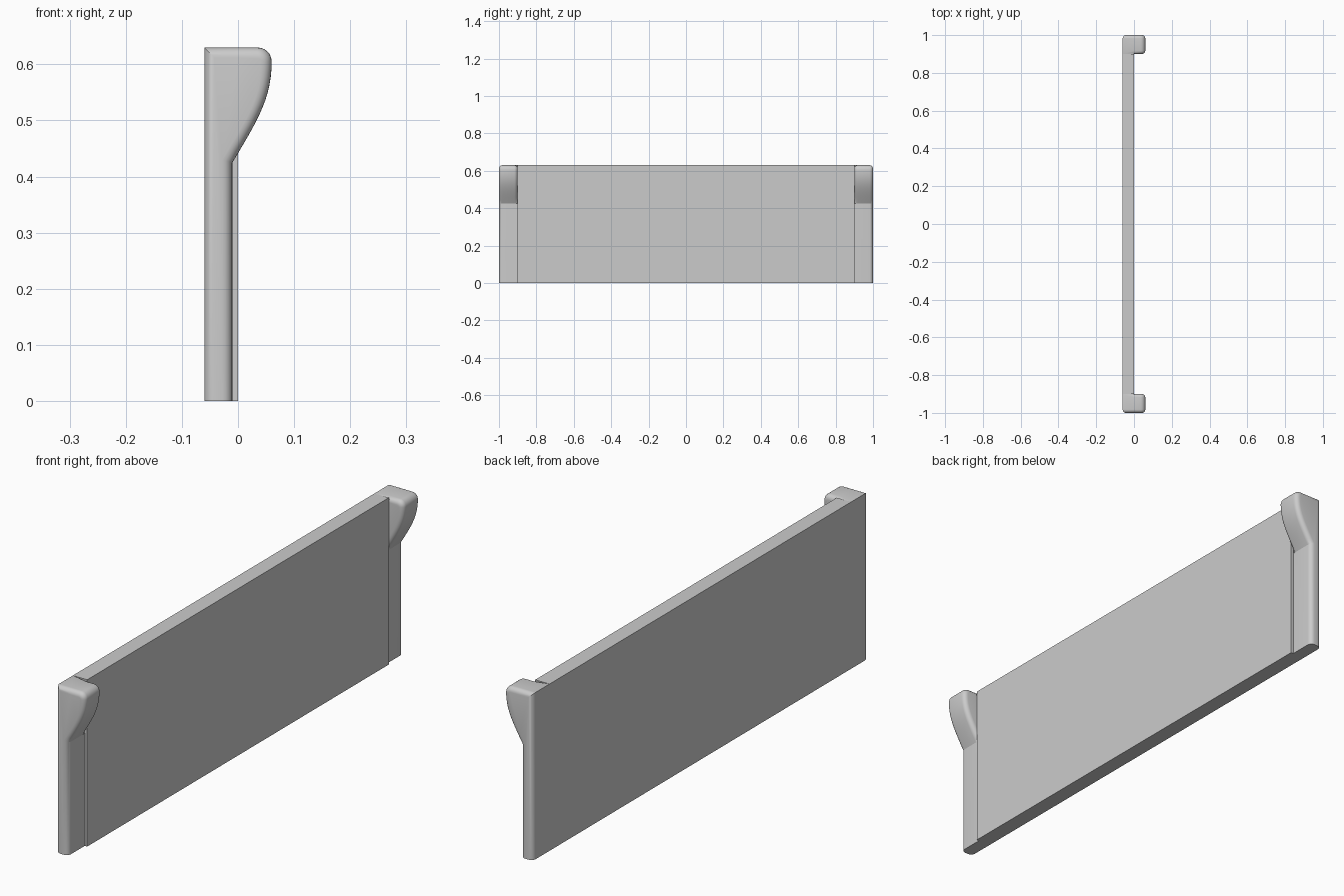
import bpy, bmesh, math
from mathutils import Vector
from mathutils.geometry import interpolate_bezier

if "Cube" in bpy.data.objects:
    bpy.data.objects.remove(bpy.data.objects["Cube"])

HEIGHT, BACK, FACE, POST = 0.63, -0.06, 0.0, -0.01
INNER, OUTER = 0.9, 1.0
FILLET = 0.018

grey = bpy.data.materials.new("light_grey")
grey.use_nodes = True
colour = (0.6, 0.6, 0.6, 1)
grey.diffuse_color = colour
grey.node_tree.nodes["Principled BSDF"].inputs["Base Color"].default_value = colour


def extrude_profile(bm, points, y0, y1):
    """Fill an x-z outline and extrude it along y."""
    face = bm.faces.new([bm.verts.new((x, y0, z)) for x, z in points])
    made = bmesh.ops.extrude_face_region(bm, geom=[face])["geom"]
    verts = [v for v in made if isinstance(v, bmesh.types.BMVert)]
    bmesh.ops.translate(bm, verts=verts, vec=(0, y1 - y0, 0))
    bmesh.ops.recalc_face_normals(bm, faces=bm.faces)


def finish(bm, name):
    bmesh.ops.recalc_face_normals(bm, faces=bm.faces)
    mesh = bpy.data.meshes.new(name)
    bm.to_mesh(mesh)
    bm.free()
    mesh.materials.append(grey)
    obj = bpy.data.objects.new(name, mesh)
    bpy.context.collection.objects.link(obj)
    return obj


def curve(a, b, c, d, count):
    pts = interpolate_bezier(*[Vector((x, 0, z)) for x, z in (a, b, c, d)], count)
    return [(p.x, p.z) for p in pts]


# Flat main panel
bm = bmesh.new()
extrude_profile(bm, [(BACK, 0), (FACE, 0), (FACE, HEIGHT), (BACK, HEIGHT)], -INNER, INNER)
finish(bm, "panel")

# End post with a flared horn at the top
flare = curve((POST, 0.425), (0.035, 0.5), (0.06, 0.54), (0.06, 0.605), 14)
corner = curve((0.06, 0.605), (0.06, 0.619), (0.049, HEIGHT), (0.035, HEIGHT), 7)
outline = [(BACK, 0), (POST, 0)] + flare + corner[1:] + [(FACE, HEIGHT), (BACK, HEIGHT)]
bm = bmesh.new()
extrude_profile(bm, outline, INNER, OUTER)


def is_rounded(edge):
    a, b = (v.co for v in edge.verts)
    if abs(a.y - b.y) > 0.001:
        return False
    if a.y > 0.95:
        return max(a.z, b.z) > 0.001
    return min(a.x, b.x) > POST - 0.001 and min(a.z, b.z) > 0.4


# Rounded outer edges and rounded inner edge of the horn
bmesh.ops.bevel(bm, geom=[e for e in bm.edges if is_rounded(e)], offset=FILLET,
                offset_type='OFFSET', segments=5, profile=0.5,
                affect='EDGES', clamp_overlap=False)
posts = finish(bm, "end_posts")
mirror = posts.modifiers.new("Mirror", 'MIRROR')
mirror.use_axis = (False, True, False)
mirror.use_mirror_merge = False

bpy.ops.object.select_all(action='DESELECT')
posts.select_set(True)
bpy.context.view_layer.objects.active = posts
bpy.ops.object.shade_smooth_by_angle(angle=math.radians(25))
